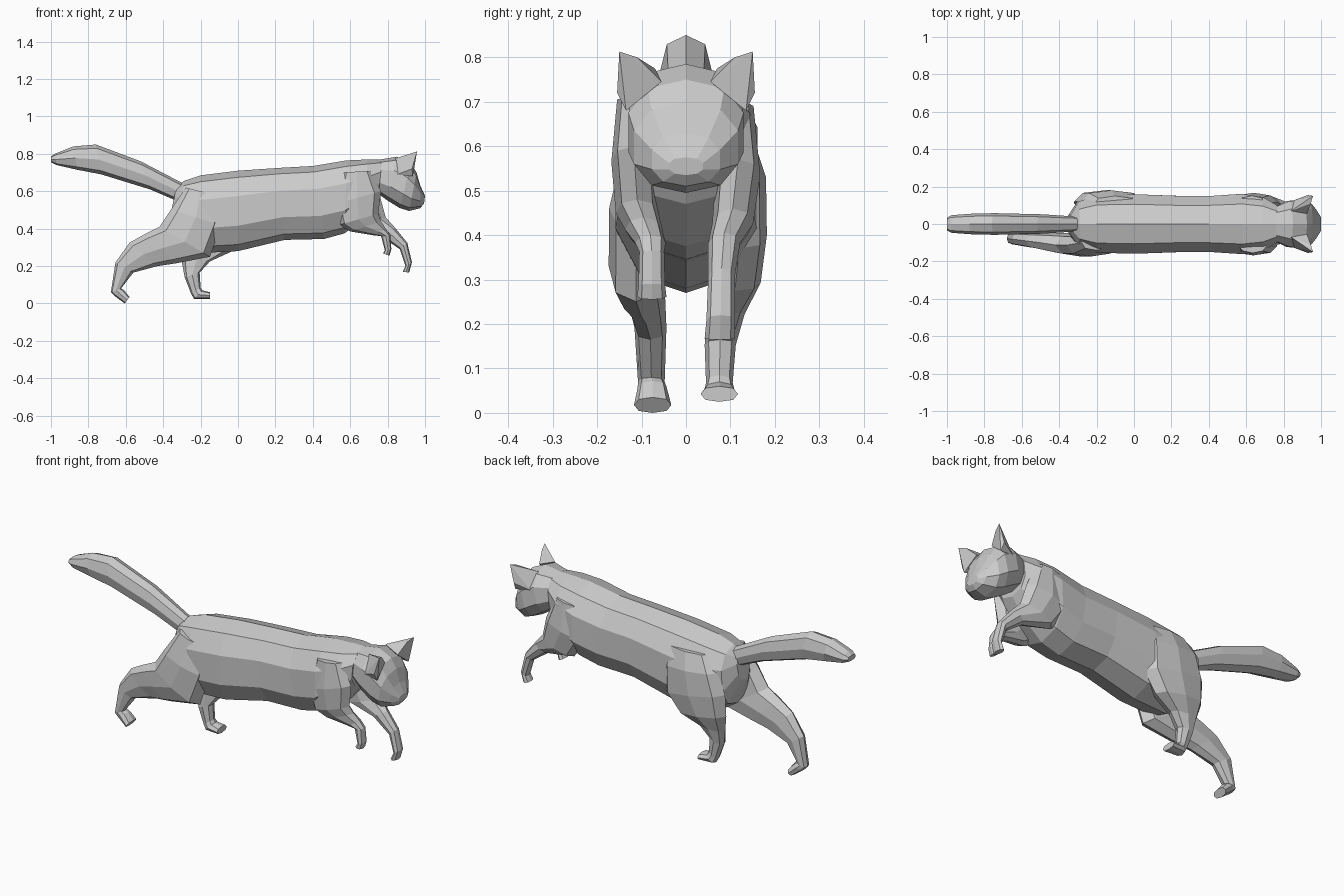
import bpy, bmesh
from math import sin, cos, pi, copysign


def finish(name, bm):
    bmesh.ops.recalc_face_normals(bm, faces=bm.faces)
    me = bpy.data.meshes.new(name)
    bm.to_mesh(me)
    bm.free()
    ob = bpy.data.objects.new(name, me)
    bpy.context.collection.objects.link(ob)
    return ob


def soft(v, p):
    return copysign(abs(v) ** p, v)


def loft(name, rings, n=8, p=0.85):
    """Each ring: side-view outline points (xa, za) and (xb, zb), y centre, y radius."""
    bm = bmesh.new()
    loops = []
    for xa, za, xb, zb, y, r in rings:
        loop = []
        for i in range(n):
            a = 2 * pi * i / n
            c, s = soft(cos(a), p), soft(sin(a), p)
            loop.append(bm.verts.new(((xa + xb) / 2 + c * (xa - xb) / 2, y + s * r,
                                      (za + zb) / 2 + c * (za - zb) / 2)))
        loops.append(loop)
    for l0, l1 in zip(loops, loops[1:]):
        for i in range(n):
            j = (i + 1) % n
            bm.faces.new((l0[i], l0[j], l1[j], l1[i]))
    bm.faces.new(loops[0])
    bm.faces.new(loops[-1])
    return finish(name, bm)


def hull(name, points):
    bm = bmesh.new()
    for pt in points:
        bm.verts.new(pt)
    bmesh.ops.convex_hull(bm, input=bm.verts)
    return finish(name, bm)


# Torso, from rump to neck
loft("torso", [
    (-.33, .62, -.36, .48, 0, .05),
    (-.29, .655, -.31, .34, 0, .125),
    (-.20, .685, -.20, .27, 0, .160),
    (.00, .71, .00, .28, 0, .166),
    (.22, .725, .25, .34, 0, .157),
    (.40, .735, .46, .345, 0, .157),
    (.58, .765, .57, .375, 0, .168),
    (.69, .77, .69, .47, 0, .150),
    (.77, .77, .75, .56, 0, .105)], n=10)

# Raised tail with a blunt tip
loft("tail", [
    (-.29, .64, -.33, .55, 0, .04),
    (-.52, .76, -.47, .61, 0, .052),
    (-.76, .85, -.73, .69, 0, .058),
    (-.88, .84, -.86, .715, 0, .055),
    (-.98, .80, -.97, .74, 0, .047),
    (-1.0, .785, -1.0, .755, 0, .035)])

# Head, with broad cheeks and a short muzzle
loft("head", [
    (.76, .77, .745, .59, 0, .095),
    (.85, .785, .80, .55, 0, .128),
    (.925, .75, .865, .51, 0, .135),
    (.955, .70, .915, .495, 0, .122),
    (.975, .63, .975, .51, 0, .080),
    (1.0, .575, .995, .535, 0, .040)], n=10)

# Pointed ears, one per side
for side, s in (("left", -1), ("right", 1)):
    hull("ear_" + side, [
        (.957, s * .15, .813), (.945, s * .11, .80), (.925, s * .055, .745),
        (.93, s * .155, .72), (.935, s * .135, .68), (.84, s * .07, .775),
        (.85, s * .125, .69)])

# Hind leg stretched back, hip fading into the torso
loft("hind_leg_left", [
    (-.28, .62, -.12, .58, -.10, .040),
    (-.36, .50, -.09, .42, -.113, .060),
    (-.42, .41, -.15, .25, -.112, .062),
    (-.50, .37, -.33, .215, -.10, .053),
    (-.58, .325, -.43, .20, -.09, .043),
    (-.655, .22, -.56, .165, -.08, .036),
    (-.68, .06, -.625, .08, -.078, .030),
    (-.66, .04, -.61, .072, -.076, .033),
    (-.605, .0, -.58, .035, -.075, .042)])

# Hind leg tucked under the hips
loft("hind_leg_right", [
    (-.22, .62, .02, .62, .10, .050),
    (-.28, .54, .04, .52, .122, .058),
    (-.32, .43, .04, .37, .12, .062),
    (-.32, .31, -.04, .275, .11, .058),
    (-.30, .22, -.15, .225, .09, .042),
    (-.285, .14, -.205, .165, .077, .035),
    (-.25, .05, -.20, .085, .075, .030),
    (-.235, .025, -.19, .07, .075, .035),
    (-.15, .025, -.15, .06, .075, .042)])

# Foreleg bent at the wrist
loft("front_leg_left", [
    (.71, .71, .56, .70, -.115, .040),
    (.765, .60, .51, .53, -.118, .050),
    (.75, .48, .54, .42, -.110, .048),
    (.765, .44, .60, .385, -.095, .042),
    (.79, .40, .72, .365, -.08, .034),
    (.815, .365, .765, .36, -.077, .028),
    (.82, .29, .785, .285, -.077, .030),
    (.81, .255, .775, .268, -.077, .033)], p=0.95)

# Foreleg reaching forward
loft("front_leg_right", [
    (.70, .70, .56, .68, .110, .042),
    (.76, .57, .52, .50, .117, .050),
    (.79, .46, .60, .39, .105, .046),
    (.84, .405, .765, .36, .086, .036),
    (.905, .325, .865, .29, .08, .030),
    (.93, .22, .895, .20, .078, .032),
    (.915, .165, .88, .17, .076, .034)], p=0.95)
